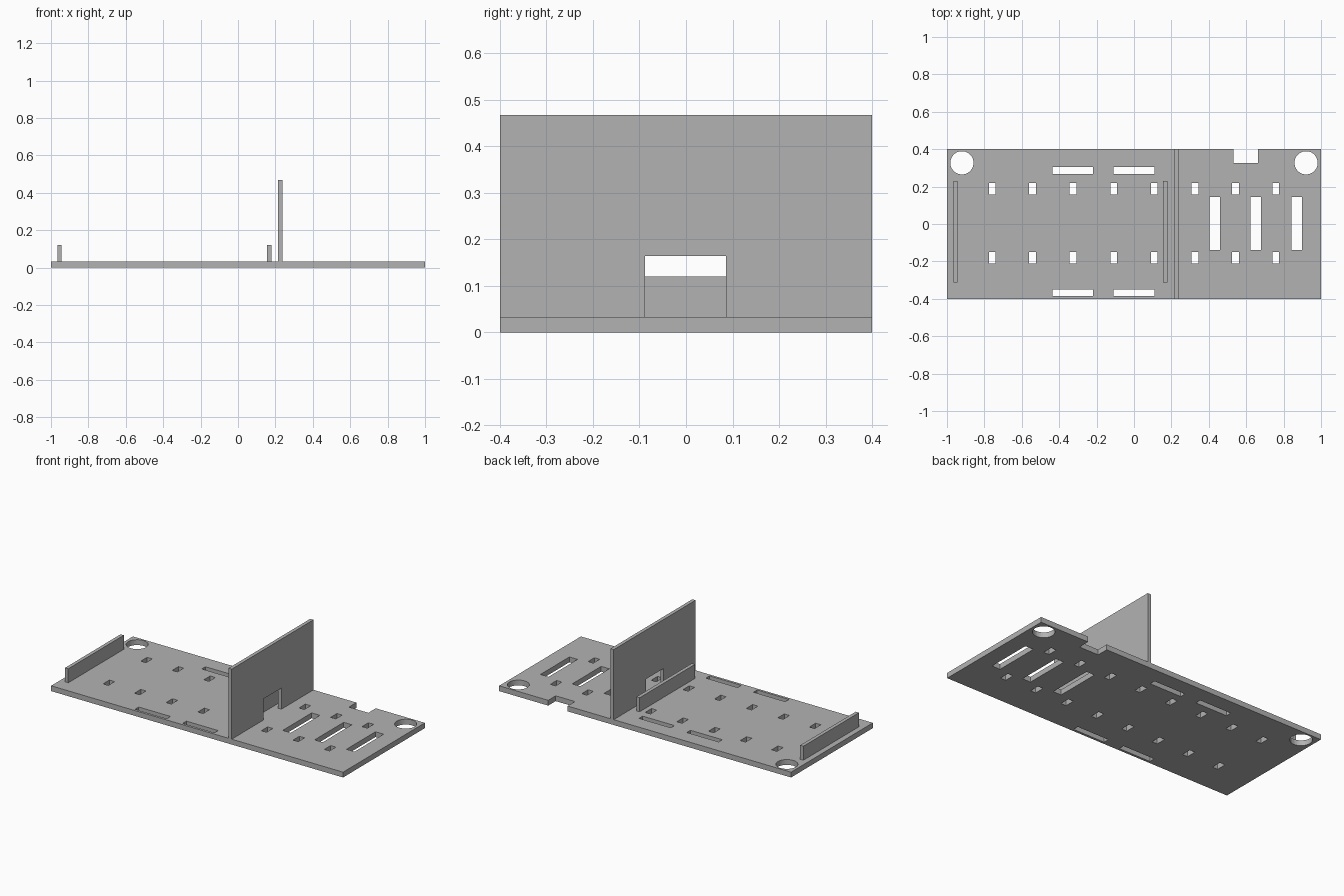
import bpy, bmesh, math
from mathutils import Matrix

cube = bpy.data.objects.get("Cube")
if cube:
    bpy.data.objects.remove(cube, do_unlink=True)

grey = bpy.data.materials.new("plain grey")
grey.use_nodes = True
colour = (0.45, 0.45, 0.45, 1)
grey.diffuse_color = colour
grey.node_tree.nodes["Principled BSDF"].inputs["Base Color"].default_value = colour


def rect(x0, x1, y0, y1):
    return [(x0, y0), (x1, y0), (x1, y1), (x0, y1)]


def circle(cx, cy, r, n=48):
    return [(cx + r * math.cos(math.tau * i / n), cy + r * math.sin(math.tau * i / n))
            for i in range(n)]


def plate(name, loops, thickness, matrix):
    """Extrude an outline with holes into a closed sheet, then place it."""
    curve = bpy.data.curves.new(name + "_outline", "CURVE")
    curve.dimensions = "2D"
    curve.fill_mode = "BOTH"
    curve.extrude = thickness / 2
    for loop in loops:
        spline = curve.splines.new("POLY")
        spline.points.add(len(loop) - 1)
        for point, (x, y) in zip(spline.points, loop):
            point.co = (x, y, 0, 1)
        spline.use_cyclic_u = True
    helper = bpy.data.objects.new(name + "_helper", curve)
    bpy.context.collection.objects.link(helper)
    bpy.context.view_layer.update()
    evaluated = helper.evaluated_get(bpy.context.evaluated_depsgraph_get())
    mesh = bpy.data.meshes.new_from_object(evaluated)
    bpy.data.objects.remove(helper, do_unlink=True)
    bpy.data.curves.remove(curve)

    bm = bmesh.new()
    bm.from_mesh(mesh)
    bmesh.ops.remove_doubles(bm, verts=bm.verts, dist=1e-5)
    bm.transform(matrix)
    bmesh.ops.recalc_face_normals(bm, faces=bm.faces)
    for face in bm.faces:
        face.smooth = False
        face.material_index = 0
    bm.to_mesh(mesh)
    bm.free()
    mesh.name = name
    mesh.materials.clear()
    mesh.materials.append(grey)
    obj = bpy.data.objects.new(name, mesh)
    bpy.context.collection.objects.link(obj)
    return obj


BASE = 0.033
SHEET = 0.022

# Base plate outline with the notch in its back edge
outline = [(-1, -0.4), (1, -0.4), (1, 0.4), (0.664, 0.4), (0.664, 0.327),
           (0.531, 0.327), (0.531, 0.4), (-1, 0.4)]
holes = []
# Round corner holes
for side in (-1, 1):
    holes.append(circle(side * 0.92, 0.327, 0.062))
# Two rows of small mounting holes
for x in (0.108, 0.326, 0.543, 0.758):
    for side in (-1, 1):
        for y in (0.188, -0.181):
            holes.append(rect(side * x - 0.018, side * x + 0.018, y - 0.031, y + 0.031))
# Long slots near the front and back edges
for x in (-0.327, 0.0):
    for y in (0.286, -0.367):
        holes.append(rect(x - 0.109, x + 0.109, y - 0.018, y + 0.018))
# Wide slots at the left end
for x in (0.432, 0.651, 0.869):
    holes.append(rect(x - 0.028, x + 0.028, -0.14, 0.144))
plate("base_plate", [outline] + holes, BASE, Matrix.Translation((0, 0, BASE / 2)))


def upright(name, x, loop):
    """Sheet standing across the base, its outline given in y and z."""
    stand = Matrix(((0, 0, 1, x), (1, 0, 0, 0), (0, 1, 0, 0), (0, 0, 0, 1)))
    return plate(name, [loop], SHEET, stand)


# Tall dividing wall with a cable opening at its foot
upright("dividing_wall", 0.226,
        [(-0.4, BASE), (-0.088, BASE), (-0.088, 0.164), (0.086, 0.164),
         (0.086, BASE), (0.4, BASE), (0.4, 0.467), (-0.4, 0.467)])

# Low retaining ribs
upright("inner_rib", 0.167, rect(-0.313, 0.231, BASE, 0.12))
upright("outer_rib", -0.955, rect(-0.313, 0.231, BASE, 0.12))
